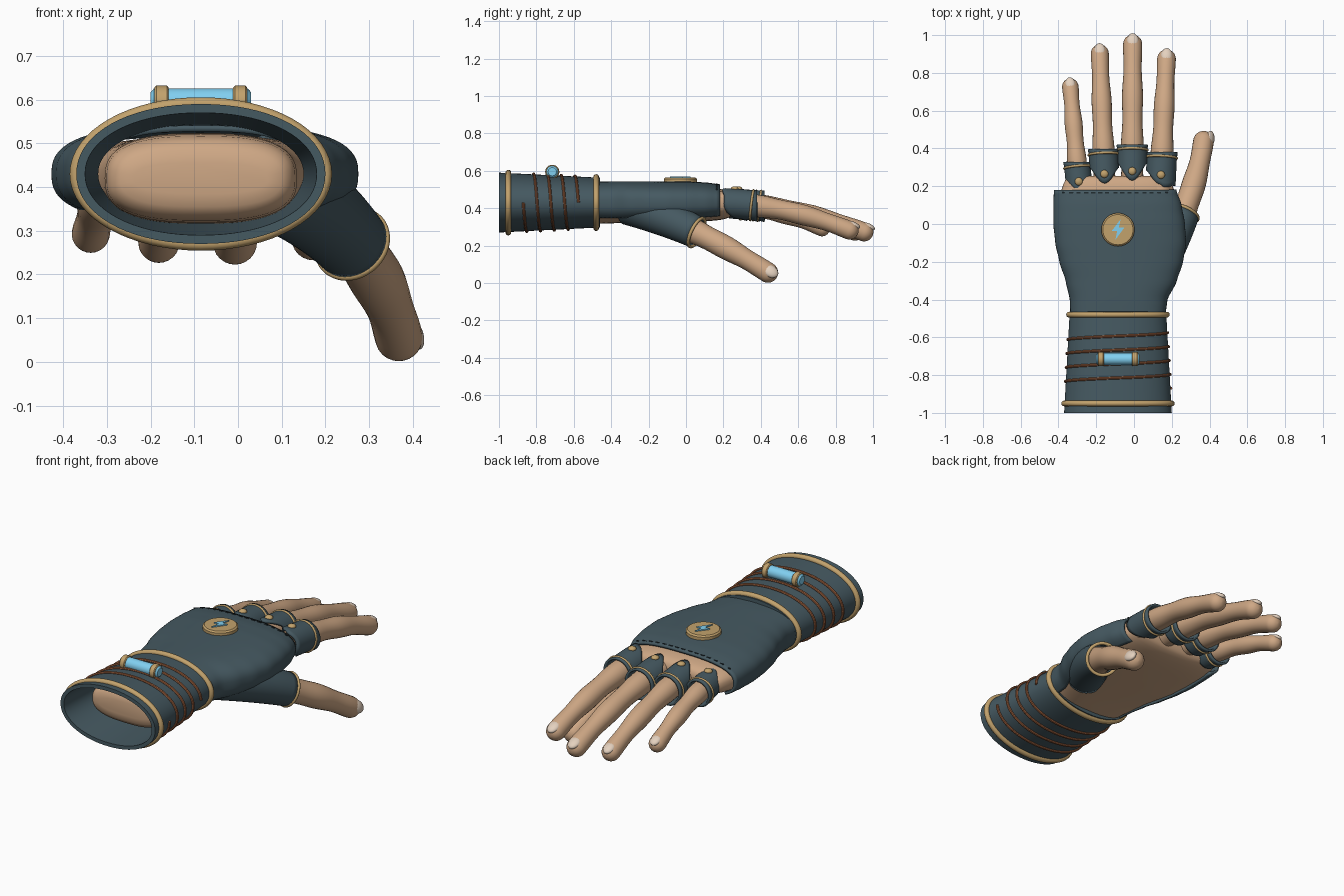
import bpy, bmesh
from math import sin, cos, pi, radians, copysign
from mathutils import Vector as V, Matrix

if "Cube" in bpy.data.objects:
    bpy.data.objects.remove(bpy.data.objects["Cube"])


def material(name, rgb):
    m = bpy.data.materials.new(name)
    m.diffuse_color = (*rgb, 1)
    m.use_nodes = True
    m.node_tree.nodes["Principled BSDF"].inputs["Base Color"].default_value = m.diffuse_color
    return m


SKIN = material("skin", (0.62, 0.39, 0.235))
NAIL = material("nail", (0.78, 0.64, 0.52))
CLOTH = material("cloth", (0.06, 0.1, 0.12))
BRASS = material("brass", (0.54, 0.36, 0.15))
COPPER = material("copper", (0.34, 0.12, 0.05))
GLOW = material("glow", (0.22, 0.63, 0.88))
THREAD = material("thread", (0.015, 0.025, 0.03))


def finish(bm, name, mat, thick=0):
    bmesh.ops.recalc_face_normals(bm, faces=bm.faces)
    me = bpy.data.meshes.new(name)
    bm.to_mesh(me)
    bm.free()
    me.materials.append(mat)
    for p in me.polygons:
        p.use_smooth = True
    me.set_sharp_from_angle(angle=radians(40))
    ob = bpy.data.objects.new(name, me)
    bpy.context.collection.objects.link(ob)
    if thick:
        s = ob.modifiers.new("thickness", 'SOLIDIFY')
        s.thickness, s.offset = thick, 0
    return ob


def loft(name, rows, mat, around=True, loop=False, caps=True, thick=0):
    """Skin a list of equal-length point rows."""
    bm = bmesh.new()
    vs = [[bm.verts.new(p) for p in r] for r in rows]
    n, m = len(vs), len(vs[0])
    for i in range(n if loop else n - 1):
        for j in range(m if around else m - 1):
            a, b, k = vs[i], vs[(i + 1) % n], (j + 1) % m
            bm.faces.new((a[j], a[k], b[k], b[j]))
    if caps and around and not loop:
        bm.faces.new(vs[0])
        bm.faces.new(vs[-1])
    return finish(bm, name, mat, thick)


def sweep(name, pts, radii, mat, ref=V((0, 0, 1)), loop=False, seg=24, caps=True, thick=0):
    """Round tube along a path with varying radius."""
    n, rows = len(pts), []
    if not isinstance(radii, list):
        radii = [radii] * n
    for i, p in enumerate(pts):
        if loop:
            t = pts[(i + 1) % n] - pts[i - 1]
        else:
            t = pts[min(i + 1, n - 1)] - pts[max(i - 1, 0)]
        side = t.cross(ref).normalized()
        up = side.cross(t).normalized()
        rows.append([p + radii[i] * (side * cos(2 * pi * j / seg) + up * sin(2 * pi * j / seg))
                     for j in range(seg)])
    return loft(name, rows, mat, loop=loop, caps=caps, thick=thick)


def hoop(name, c, axis, rx, rz, tube):
    """Elliptical ring around an axis."""
    side = axis.cross(V((0, 0, 1))).normalized()
    up = side.cross(axis).normalized()
    pts = [c + side * rx * cos(a) + up * rz * sin(a) for a in (2 * pi * i / 64 for i in range(64))]
    return sweep(name, pts, tube, BRASS, axis, True, 12)


def blob(name, c, size, mat, up=V((0, 0, 1)), fwd=V((0, 1, 0))):
    side = fwd.cross(up).normalized()
    up = side.cross(fwd).normalized()
    rot = Matrix((side, fwd.normalized(), up)).transposed().to_4x4()
    bm = bmesh.new()
    bmesh.ops.create_uvsphere(bm, u_segments=20, v_segments=12, radius=1,
                              matrix=Matrix.Translation(c) @ rot @ Matrix.Diagonal((*size, 1)))
    return finish(bm, name, mat)


def table(rows, y):
    """Interpolate a small table keyed by its first column."""
    for a, b in zip(rows, rows[1:]):
        if y <= b[0]:
            f = max(0, (y - a[0]) / (b[0] - a[0]))
            f = f * f * (3 - 2 * f) * 0.4 + f * 0.6
            return [p + (q - p) * f for p, q in zip(a, b)]
    return rows[-1]


def section(cx, y, cz, rx, rz, a, n=2.7):
    f = lambda v: copysign(abs(v) ** (2 / n), v)
    return V((cx + rx * f(cos(a)), y, cz + rz * f(sin(a))))


def digit(name, curve, r0, r1, nail_up):
    """Tapered finger with rounded tip and nail."""
    pts = [curve(i / 24) for i in range(25)]
    radii = [r0 + (r1 - r0) * i / 24 + 0.0025 * cos(i / 24 * 6 * pi) for i in range(25)]
    t, tip, r = (pts[-1] - pts[-2]).normalized(), pts[-1], radii[-1]
    for k in range(1, 8):
        a = k / 8 * pi / 2 + (0.15 if k == 7 else 0)
        pts.append(tip + t * r * sin(a))
        radii.append(r * cos(a))
    sweep(name, pts, radii, SKIN)
    blob(name + "_nail", tip + nail_up.normalized() * r * 0.68 + t * r * 0.2,
         (r * 0.62, r * 0.85, r * 0.36), NAIL, nail_up, t)


# Palm and wrist
GLOVE = [(-0.48, -0.335, 0.165, 0.108), (-0.4, -0.338, 0.175, 0.11), (-0.3, -0.36, 0.225, 0.11),
         (-0.2, -0.393, 0.258, 0.11), (-0.1, -0.415, 0.274, 0.11), (0, -0.425, 0.268, 0.11),
         (0.1, -0.425, 0.25, 0.105), (0.18, -0.422, 0.222, 0.095)]
PALM = [(-0.86, -0.305, 0.135, 0.1), (-0.5, -0.305, 0.135, 0.104), (-0.3, -0.335, 0.19, 0.098),
        (-0.1, -0.39, 0.245, 0.095), (0.1, -0.4, 0.225, 0.09), (0.26, -0.37, 0.2, 0.078)]
rows = []
ys = [(-0.86, 0.35), (-0.855, 0.65), (-0.84, 0.85), (-0.81, 0.96)]
ys += [(-0.77 + 0.06 * i, 1) for i in range(16)]
ys += [(0.18, 0.99), (0.21, 0.95), (0.235, 0.86), (0.25, 0.7), (0.255, 0.4)]
for y, s in ys:
    _, l, r, h = table(PALM, y)
    w = (r - l) / 2 - h * (1 - s)
    rows.append([section((l + r) / 2, y, 0.42, w, h * s, 2 * pi * j / 56) for j in range(56)])
loft("palm", rows, SKIN)


# Glove back, open underneath
def glove_point(y, a):
    _, l, r, h = table(GLOVE, y)
    return section((l + r) / 2, y, 0.43, (r - l) / 2 - 0.005, h - 0.004, a)


rows = [[glove_point(-0.48 + 0.66 * i / 32, radians(-40 + 260 * j / 52)) for j in range(53)]
        for i in range(33)]
loft("glove_back", rows, CLOTH, around=False, thick=0.014)

# Stitches along the knuckle edge
bm = bmesh.new()
for i in range(15):
    x = -0.37 + 0.54 * i / 14
    a = min((radians(d) for d in range(5, 176)), key=lambda q: abs(glove_point(0.165, q).x - x))
    bmesh.ops.create_cube(bm, size=1, matrix=Matrix.Translation(glove_point(0.165, a) + V((0, 0, 0.006)))
                          @ Matrix.Diagonal((0.022, 0.007, 0.007, 1)))
finish(bm, "stitches", THREAD)

# Fingers with sleeves, bands and rivets: base x, tip x, tip y, tip z, r0, r1, band y, rivet y
FINGERS = {"little": (-0.285, -0.337, 0.727, 0.293, 0.053, 0.041, 0.3, 0.225),
           "ring": (-0.152, -0.181, 0.903, 0.274, 0.062, 0.045, 0.368, 0.265),
           "middle": (-0.01, -0.007, 0.952, 0.273, 0.063, 0.048, 0.392, 0.28),
           "index": (0.137, 0.172, 0.874, 0.282, 0.063, 0.047, 0.352, 0.26)}
for name, (x0, x1, y1, z1, r0, r1, yb, yr) in FINGERS.items():
    y0, zb = 0.14, 0.418 if name == "little" else 0.428

    def curve(t):
        return V((x0 + (x1 - x0) * t, y0 + (y1 - y0) * t, zb + (z1 - zb) * t * t))

    def at(y):
        return curve((y - y0) / (y1 - y0))

    digit(name + "_finger", curve, r0, r1, V((0, 0.25, 1)))
    rows = []
    for i in range(9):
        row = []
        for j in range(40):
            a = 2 * pi * j / 40
            back = yb - 0.07 - (yb - yr - 0.02) * max(0, sin(a)) ** 3
            if name == "index":
                back -= 0.08 * max(0, cos(a))
            y = back + (yb + 0.028 - back) * i / 8
            r = r0 + 0.011 + 0.004 * max(0, (y - yb) / 0.028)
            row.append(at(y) + V((r * cos(a), 0, r * sin(a))))
        rows.append(row)
    loft(name + "_sleeve", rows, CLOTH, caps=False, thick=0.012)
    hoop(name + "_band", at(yb), at(yb + 0.01) - at(yb), r0 + 0.017, r0 + 0.017, 0.0065)
    blob(name + "_rivet", at(yr) + V((0, 0, r0 + 0.017)), (0.021, 0.021, 0.013), BRASS)


# Thumb with sleeve
def thumb(t):
    return (1 - t) ** 2 * V((0.12, -0.22, 0.39)) + 2 * t * (1 - t) * V((0.32, 0.11, 0.265)) \
        + t * t * V((0.368, 0.438, 0.056))


digit("thumb", thumb, 0.078, 0.052, V((0.9, 0.1, 0.35)))
ts = [-0.12 + 0.54 * i / 14 for i in range(15)]
sweep("thumb_sleeve", [thumb(t) for t in ts], [0.105 - 0.025 * i / 14 for i in range(15)],
      CLOTH, seg=36, caps=False, thick=0.012)
hoop("thumb_band", thumb(0.42), thumb(0.43) - thumb(0.41), 0.083, 0.083, 0.009)


# Forearm cuff: outer wall, then back along the inner wall
def cuff(y):
    f = (y + 1) / 0.54
    return 0.285 - 0.03 * f, 0.16 - 0.027 * f


CX, CZ = -0.085, 0.43
rows = []
for y, d in [(-0.46, 0), (-0.64, 0), (-0.82, 0), (-1, 0), (-1, 0.02), (-0.82, 0.02), (-0.64, 0.02), (-0.46, 0.02)]:
    rx, rz = cuff(y)
    rows.append([section(CX, y, CZ, rx - d, rz - d, 2 * pi * j / 72, 2.1) for j in range(72)])
loft("cuff", rows, CLOTH, loop=True)
Y = V((0, 1, 0))
for name, y in (("cuff_rear_ring", -0.95), ("cuff_wrist_ring", -0.48)):
    rx, rz = cuff(y)
    hoop(name, V((CX, y, CZ)), Y, rx + 0.003, rz + 0.003, 0.015)

# Copper coil wound four turns around the cuff
pts = []
for i in range(4 * 64 + 1):
    y, a = -0.87 + 0.295 * i / 256, -2 * pi * i / 64
    rx, rz = cuff(y)
    pts.append(section(CX, y, CZ, rx + 0.003, rz + 0.003, a, 2.1))
sweep("copper_coil", pts, 0.0075, COPPER, Y, seg=8)

# Glowing vial with brass end caps
sweep("vial", [V((x, -0.715, 0.595)) for x in (-0.2, -0.192, 0.022, 0.03)],
      [0.022, 0.031, 0.031, 0.022], GLOW)
for side, x in (("left", -0.175), ("right", 0.005)):
    sweep("vial_cap_" + side, [V((x + d, -0.715, 0.594)) for d in (-0.016, -0.012, 0.012, 0.016)],
          [0.034, 0.038, 0.038, 0.034], BRASS)

# Medallion with bolt inlay
sweep("medallion", [V((CX, -0.03, z)) for z in (0.53, 0.557, 0.564)], [0.088, 0.088, 0.08],
      BRASS, Y, seg=48)
BOLT = [(0.014, 0.055), (-0.034, -0.008), (-0.004, -0.008), (-0.014, -0.055), (0.034, 0.012), (0.005, 0.012)]
loft("bolt_inlay", [[V((CX + x, -0.03 + y, z)) for x, y in BOLT] for z in (0.56, 0.57)], GLOW)
